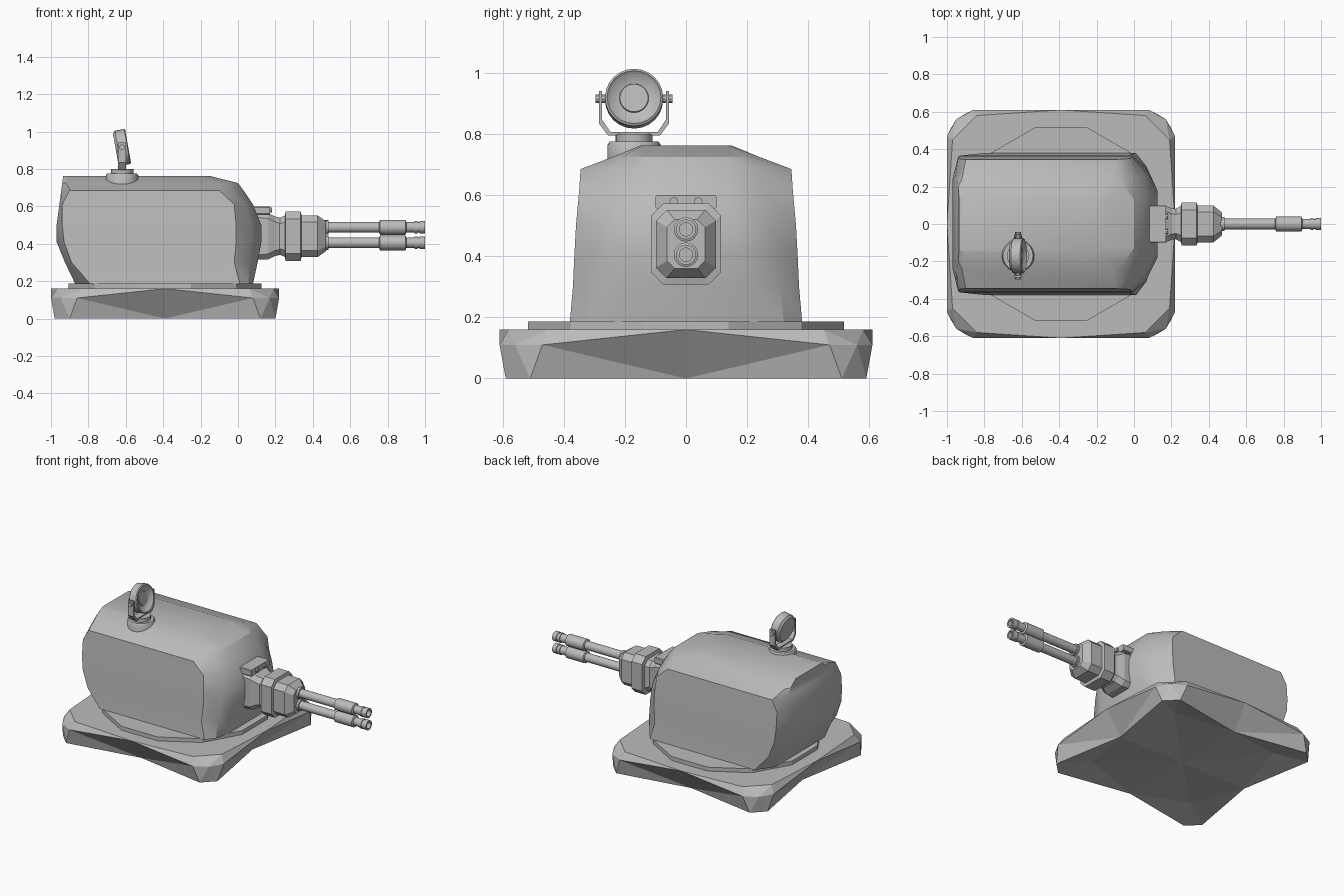
import bpy, bmesh, math
from mathutils import Vector, Matrix

if "Cube" in bpy.data.objects:
    bpy.data.objects.remove(bpy.data.objects["Cube"])

grey = bpy.data.materials.new("plain grey")
grey.diffuse_color = (0.5, 0.5, 0.5, 1)
grey.use_nodes = True
grey.node_tree.nodes["Principled BSDF"].inputs["Base Color"].default_value = grey.diffuse_color


def finish(name, bm, angle=25):
    bmesh.ops.recalc_face_normals(bm, faces=bm.faces)
    me = bpy.data.meshes.new(name)
    bm.to_mesh(me)
    bm.free()
    me.materials.append(grey)
    ob = bpy.data.objects.new(name, me)
    bpy.context.collection.objects.link(ob)
    if angle:
        bpy.context.view_layer.objects.active = ob
        ob.select_set(True)
        bpy.ops.object.shade_smooth_by_angle(angle=math.radians(angle))
        ob.select_set(False)
    return ob


def loft(name, rings, angle=25, matrix=None):
    """Skin equal-sized closed rings and cap both ends."""
    bm = bmesh.new()
    vs = [[bm.verts.new(p) for p in r] for r in rings]
    n = len(vs[0])
    for a, b in zip(vs, vs[1:]):
        for i in range(n):
            j = (i + 1) % n
            bm.faces.new((a[i], a[j], b[j], b[i]))
    bm.faces.new(vs[0])
    bm.faces.new(vs[-1])
    if matrix:
        bm.transform(matrix)
    return finish(name, bm, angle)


def lathe(name, profile, centre, sides=16, axis="X", tilt=0, angle=35, phase=0.0):
    """Turn (distance, radius) pairs around an axis through centre."""
    rings = [[(d, r * math.cos(t), r * math.sin(t))
              for t in [(k + phase) * 2 * math.pi / sides for k in range(sides)]]
             for d, r in profile]
    turn = {"X": 0, "Z": -math.pi / 2}.get(axis, 0)
    m = Matrix.Rotation(turn - tilt, 4, "Y")
    if axis == "Y":
        m = Matrix.Rotation(math.pi / 2, 4, "Z")
    return loft(name, rings, angle, Matrix.Translation(centre) @ m)


def octagon(x, hy, hz, c, zc=0.44):
    half = [(hy, hz - c), (hy - c, hz), (c - hy, hz), (-hy, hz - c)]
    return [(x, y, zc + z) for y, z in half + [(-y, -z) for y, z in half]]


# Base plate: one corner with its foot, turned four times
CX = -0.39
corner = dict(Mt=(0, .61, .16), Mb=(0, .5, 0), iA=(.45, .58, .16), iB=(.58, .45, .16),
              oA=(.47, .61, .11), oC=(.56, .56, .11), oB=(.61, .47, .11),
              fA=(.51, .59, 0), fB=(.59, .51, 0), n=(.4, .4, .04))
tris = ("Mt oA iA,iA oA oC,iA oC iB,iB oC oB,iB oB Nt,Mt Mb oA,Mb fA oA,oA fA oC,"
        "oC fA fB,oC fB oB,oB fB Nb,oB Nb Nt,Mb n fA,fA n fB,fB n Nb,C Mb n,C n Nb")
bm = bmesh.new()
quads = []
for k in range(4):
    rot = Matrix.Rotation(-k * math.pi / 2, 3, "Z")
    quads.append({key: bm.verts.new(rot @ Vector(p) + Vector((CX, 0, 0)))
                  for key, p in corner.items()})
middle = bm.verts.new((CX, 0, 0))
for k, q in enumerate(quads):
    nxt = quads[(k + 1) % 4]
    look = dict(q, Nt=nxt["Mt"], Nb=nxt["Mb"], C=middle)
    for t in tris.split(","):
        bm.faces.new([look[key] for key in t.split()])
bm.faces.new([q[key] for q in quads for key in ("Mt", "iA", "iB")])
finish("base_plate", bm, 0)

# Turning ring
lathe("turning_ring", [(.15, .535), (.187, .535)], (CX, 0, 0), 12, "Z", phase=.5, angle=0)

# Turret body: horizontal outlines from bottom to top
# z, back x, back y, rear side x, side y, front side x, bulge x, bulge y, nose x, nose y
levels = [
    (.185, -.87, .27, -.79, .38, .01, .055, .32, .08, .22),
    (.30, -.925, .26, -.89, .37, -.02, .065, .31, .105, .20),
    (.41, -.97, .24, -.93, .365, -.01, .07, .29, .125, .18),
    (.50, -.97, .24, -.94, .36, -.01, .07, .27, .125, .16),
    (.61, -.955, .25, -.94, .35, -.02, .035, .25, .08, .14),
    (.685, -.945, .24, -.90, .345, -.10, -.03, .25, .03, .14),
    (.725, -.94, .20, -.92, .24, -.12, -.06, .21, .0, .13),
    (.762, -.935, .14, -.91, .15, -.22, -.18, .14, -.15, .12),
]
rings = []
for z, xb, yb, xr, ys, xf, xm, ym, xn, yn in levels:
    half = [(xb, yb), (xr, ys), (xf, ys), (xm, ym), (xn, yn)]
    rings.append([(x, y, z) for x, y in half] + [(x, -y, z) for x, y in reversed(half)])
loft("turret_body", rings, 28)

# Gun mount and housing
loft("gun_mount", [octagon(.06, .10, .125, .02), octagon(.16, .10, .125, .03),
                   octagon(.20, .085, .105, .03), octagon(.27, .07, .09, .03)], 0)
loft("mount_ear", [octagon(.08, .10, .022, .005, .578), octagon(.17, .10, .022, .005, .578)], 0)
for y in (-.04, .04):
    lathe("ear_bolt", [(.15, .014), (.182, .014)], (0, y, .58), 8)
loft("gun_housing", [octagon(.20, .07, .09, .03), octagon(.25, .095, .11, .035),
                     octagon(.255, .115, .132, .04), octagon(.335, .115, .132, .04),
                     octagon(.34, .098, .112, .035), octagon(.425, .098, .112, .035),
                     octagon(.47, .062, .08, .025)], 0)

# Twin barrels with sleeves and ribbed muzzles
for z in (.405, .488):
    lathe("barrel", [(.44, .038), (.485, .038), (.485, .029), (.755, .029), (.76, .040),
                     (.895, .040), (.90, .028), (.945, .028), (.945, .033), (.96, .033),
                     (.96, .028), (.97, .028), (.97, .033), (1, .033), (1, .022), (.95, .022)],
          (0, 0, z), 16)

# Searchlight stand
LX, LY, LZ = -.62, -.17, .915
lathe("light_stand", [(.70, .087), (.765, .087), (.775, .08), (.775, .06), (.80, .06)],
      (LX, LY, 0), 20, "Z")

# Searchlight yoke
path = [(-.115, .94), (-.115, .835), (-.085, .795), (.085, .795), (.115, .835), (.115, .94)]
strip = []
for y, z in path:
    iy, iz = y * .91, z + (.012 if z < .9 else 0)
    strip.append([(LX - .022, LY + y, z), (LX + .022, LY + y, z),
                  (LX + .022, LY + iy, iz), (LX - .022, LY + iy, iz)])
loft("light_yoke", strip, 0)

# Searchlight drum, recessed lens and pivots
lathe("searchlight", [(-.035, .08), (-.022, .095), (.028, .095), (.033, .088), (.022, .078),
                      (.012, .048), (.018, .046)], (LX, LY, LZ), 24, tilt=math.radians(10))
for s in (-1, 1):
    lathe("light_pivot", [(-.02, .015), (.02, .015)], (LX, LY + s * .106, LZ), 10, "Y")
